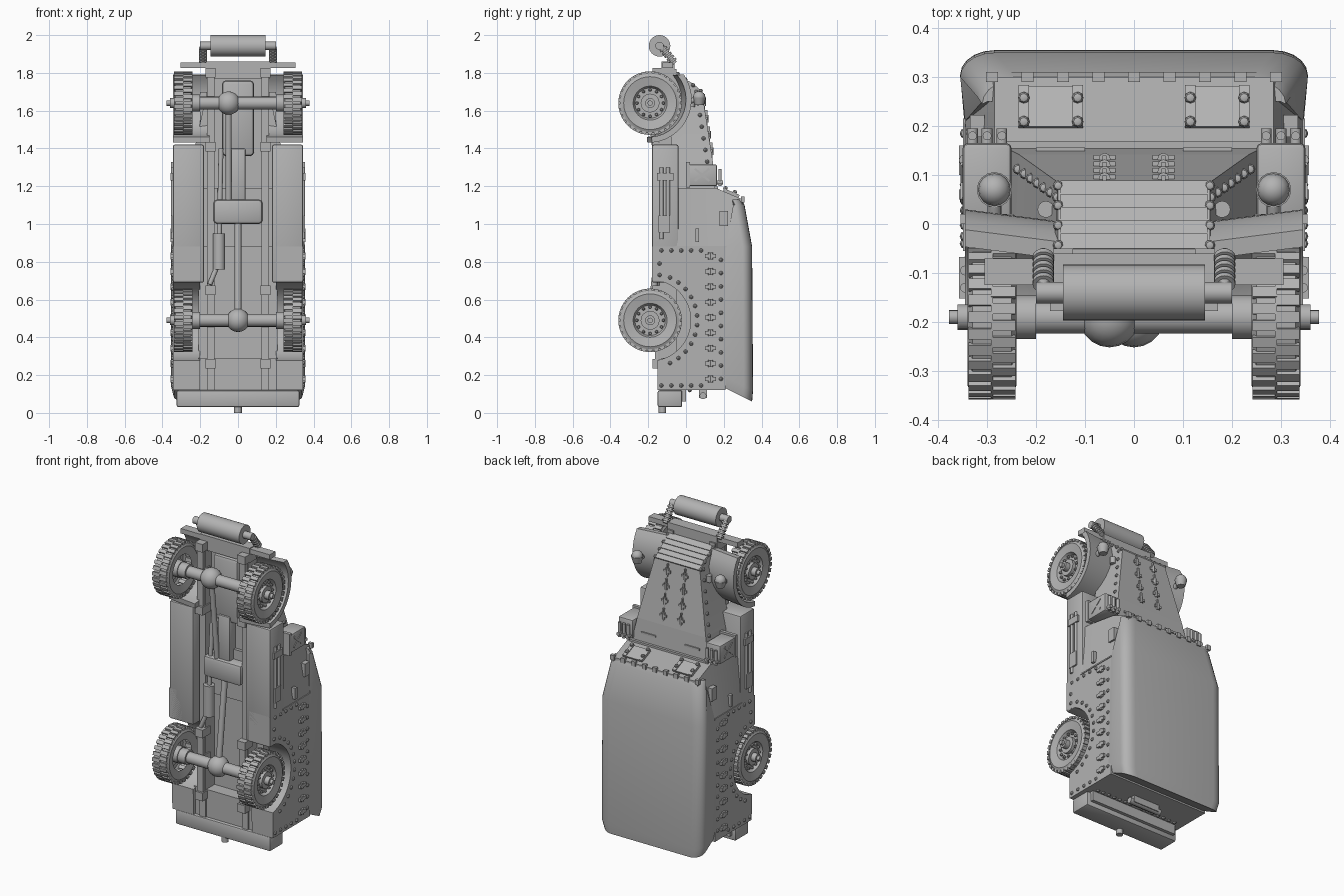
import bpy, bmesh
from math import sin, cos, pi, radians
from mathutils import Matrix, Vector

default_cube = bpy.context.scene.objects.get("Cube")
if default_cube:
    bpy.data.objects.remove(default_cube)

paint = bpy.data.materials.new("primer_grey")
paint.use_nodes = True
paint.diffuse_color = (.45, .45, .45, 1)
paint.node_tree.nodes["Principled BSDF"].inputs["Base Color"].default_value = paint.diffuse_color

# Shared dimensions
SIDE, SILL, FLOOR, KEEL = .345, .21, -.05, -.18
TAIL, DOOR, SKIRT_END = .12, .88, 1.42
AXLE, FRONT_AXLE, REAR_AXLE = -.19, 1.64, .49
COWL_BACK = Vector((.265, .157, 1.17))
HOOD_BACK = Vector((.235, .142, 1.33))
HOOD_FRONT = Vector((.155, .085, 1.7))
NOSE_TIP = Vector((.155, FLOOR, 1.8))
SCREEN_FOOT = Vector((.285, .16, 1.19))
SCREEN_TOP = Vector((.285, .3, 1.13))


def spaced(first, last, count):
    return [first + (last - first) * i / (count - 1) for i in range(count)]


def arc(y, z, radius, start, end, count):
    return [(y + radius * cos(t), z + radius * sin(t)) for t in spaced(radians(start), radians(end), count)]


class Part:
    def __init__(self):
        self.bm = bmesh.new()

    def block(self, centre, size, turn=0):
        matrix = Matrix.Translation(centre) @ Matrix.Rotation(turn, 4, 'X') @ Matrix.Diagonal((*size, 1))
        bmesh.ops.create_cube(self.bm, size=1, matrix=matrix)
        return self

    def box(self, *spans):
        # A single number spans both ways from the middle
        spans = [span if isinstance(span, tuple) else (-span, span) for span in spans]
        return self.block([sum(span) / 2 for span in spans], [high - low for low, high in spans])

    def rod(self, start, end, radius, tip=None, sides=16):
        start, end = Vector(start), Vector(end)
        along = end - start
        matrix = Matrix.Translation((start + end) / 2) @ along.to_track_quat('Z', 'Y').to_matrix().to_4x4()
        bmesh.ops.create_cone(self.bm, cap_ends=True, segments=sides, radius1=radius,
                              radius2=tip or radius, depth=along.length, matrix=matrix)
        return self

    def ball(self, centre, radius=.011, sides=8):
        bmesh.ops.create_uvsphere(self.bm, u_segments=sides, v_segments=sides // 2, radius=radius,
                                  matrix=Matrix.Translation(centre))
        return self

    def plate(self, outline, inside, outside):
        face = self.bm.faces.new([self.bm.verts.new((inside, y, z)) for y, z in outline])
        grown = bmesh.ops.extrude_face_region(self.bm, geom=[face])["geom"]
        corners = [item for item in grown if isinstance(item, bmesh.types.BMVert)]
        bmesh.ops.translate(self.bm, vec=(outside - inside, 0, 0), verts=corners)
        return self

    def skin(self, sections):
        # Each half section is mirrored into a closed ring
        rings = [[self.bm.verts.new(p) for p in [*half, *((-x, y, z) for x, y, z in reversed(half))]]
                 for half in sections]
        for ring, following in zip(rings, rings[1:]):
            for i in range(len(ring)):
                self.bm.faces.new((ring[i - 1], ring[i], following[i], following[i - 1]))
        self.bm.faces.new(rings[0])
        self.bm.faces.new(rings[-1])
        return self

    def soften(self, width=.01):
        bmesh.ops.bevel(self.bm, geom=self.bm.edges[:], offset=width, segments=2, affect='EDGES', profile=.5)
        return self

    def done(self, name, paired=False, angle=35):
        for label, factor in (("left_", 1), ("right_", -1)) if paired else (("", 1),):
            copy = self.bm.copy()
            bmesh.ops.scale(copy, vec=(factor, 1, 1), verts=copy.verts)
            bmesh.ops.recalc_face_normals(copy, faces=copy.faces)
            mesh = bpy.data.meshes.new(label + name)
            copy.to_mesh(mesh)
            copy.free()
            mesh.shade_smooth()
            mesh.set_sharp_from_angle(angle=radians(angle))
            mesh.materials.append(paint)
            bpy.context.collection.objects.link(bpy.data.objects.new(label + name, mesh))
        self.bm.free()


# Armoured body with round rear wheel openings
Part().box(.21, (FLOOR, SILL), (TAIL, DOOR)).done("rear_tub")
opening = arc(AXLE, REAR_AXLE, .215, 80, -80, 20)
Part().plate([(-.15, TAIL), (SILL, TAIL), (SILL, DOOR), (KEEL, DOOR), (KEEL, .7), *opening],
             .2, SIDE).done("rear_side_panel", paired=True)
cab_back = [(SIDE, y, DOOR) for y in (-.1, 0, SILL)] + [(.335, .3, DOOR)]
cab_front = [(.33, -.1, 1.19), (.32, 0, 1.19), SCREEN_FOOT, SCREEN_TOP]
Part().skin([cab_back, cab_front]).done("cab")


def hood_section(corner):
    return [(corner.x + .01, -.08, corner.z), corner]


Part().skin(map(hood_section, (COWL_BACK, HOOD_BACK))).done("cowl")
Part().skin(map(hood_section, (HOOD_BACK, HOOD_FRONT, NOSE_TIP))).done("hood")
Part().box((.18, SIDE), (KEEL, -.04), (.69, SKIRT_END)).soften().done("side_skirt", paired=True)
Part().box(.2, (-.07, FLOOR), (DOOR, HOOD_FRONT.z)).done("belly_plate")


# Canvas roof with rounded shoulders, tapered at the front and raked at the tail
def canvas(z, width, low, top, rake=0):
    shoulder = arc(width - .07, top - .05, .05, 0, 90, 6)
    points = [(width - .01, low)] + [(x + (x - width + .07) * .4, y) for x, y in shoulder]
    return [(x, y, z - rake * (y - low)) for x, y in points]


Part().skin([canvas(.15, .34, .17, .35, rake=.5), canvas(.2, .355, .19, .355, rake=.5),
             canvas(DOOR, .355, SILL, .35), canvas(1.1, .32, .25, .31),
             canvas(1.13, .31, .25, .295)]).done("canvas_roof", angle=50)

# Windscreen armour with vision flaps and hinges
flaps = Part()
for middle in (-.17, .17):
    centre = SCREEN_FOOT.lerp(SCREEN_TOP, .55)
    flaps.block((middle, centre.y, centre.z), (.11, .09, .02), turn=-.4)
    for x in (middle - .055, middle + .055):
        flaps.block((x, centre.y, centre.z), (.022, .09, .03), turn=-.4)
        for along in (.35, .7):
            spot = SCREEN_FOOT.lerp(SCREEN_TOP, along)
            flaps.ball((x, spot.y, spot.z + .02), .012)
for x in spaced(-.29, .29, 9):
    flaps.block((x, SCREEN_TOP.y, SCREEN_TOP.z), (.025, .02, .03))
flaps.block((0, SCREEN_FOOT.y, SCREEN_FOOT.z), (.54, .02, .015)).done("windscreen_flaps")

# Nose louvres, hood hinges and cowl grips
louvres = Part()
for along in spaced(.1, .9, 5):
    spot = HOOD_FRONT.lerp(NOSE_TIP, along)
    louvres.block((0, spot.y, spot.z), (.3, .035, .008), turn=-.5)
louvres.done("nose_louvres")
hinges = Part()
for along in spaced(.15, .85, 4):
    spot = HOOD_BACK.lerp(HOOD_FRONT, along)
    hinges.block((.06, spot.y, spot.z), (.045, .015, .016))
    hinges.block((.06, spot.y, spot.z), (.008, .012, .09))
    hinges.rod((.06, spot.y, spot.z - .02), (.06, spot.y, spot.z + .02), .012, sides=8)
hinges.block((.15, .15, 1.25), (.1, .012, .012)).done("hood_hinge", paired=True)

# Front wings and headlights
wing = Part().plate(arc(-.2, 1.66, .23, 35, -85, 14) + arc(-.2, 1.66, .2, -85, 40, 14), .15, SIDE)
for vert in wing.bm.verts:
    if vert.co.x < .2:
        vert.co.y -= .025
wing.done("front_wing", paired=True)
lamp = (.285, .07, 1.67)
Part().rod((.285, 0, FRONT_AXLE), lamp, .014).rod((.285, .07, 1.63), lamp, .024, tip=.036) \
    .ball(lamp, .033, sides=16).rod((.18, .03, 1.62), (.18, .03, 1.66), .017).done("headlight", paired=True)

# Fuel cans on the cowl
can = Part().box((.25, .35), (.01, .165), (1.2, 1.315)).soften()
for x in spaced(.27, .33, 3):
    can.rod((x, .16, 1.22), (x, .195, 1.22), .011).rod((x, .18, 1.2), (x, .18, 1.29), .009)
for turn in (-.7, .7):
    can.block((.35, .085, 1.26), (.008, .1, .012), turn)
can.block((.3, .01, 1.26), (.108, .02, .135)).done("fuel_can", paired=True)


# Wheels: lathed tyre, tread blocks, hub and bolt rings
def wheel(name, z):
    part = Part()
    profile = [(.25, .09), (.24, .14), (.25, .16), (.33, .16), (.34, .14), (.33, .09), (.31, .08), (.31, 0)]
    verts = [part.bm.verts.new((x, AXLE + radius, z)) for x, radius in profile]
    edges = [part.bm.edges.new(pair) for pair in zip(verts, verts[1:])]
    bmesh.ops.spin(part.bm, geom=verts + edges, cent=(0, AXLE, z), axis=(1, 0, 0), angle=2 * pi, steps=40)
    bmesh.ops.remove_doubles(part.bm, verts=part.bm.verts, dist=.0005)
    for i, (y, height) in enumerate(arc(AXLE, z, .16, 0, 354, 60)):
        part.block((.313 if i % 2 else .267, y, height), (.05, .016, .022), turn=i * pi / 30)
    for radius, count in ((.07, 12), (.04, 6)):
        for y, height in arc(AXLE, z, radius, 0, 360, count + 1)[1:]:
            part.ball((.32, y, height), .009, sides=6)
    hub = Vector((.25, AXLE, z))
    for reach, radius in ((.08, .05), (.11, .026), (.128, .014)):
        part.rod(hub, hub + Vector((reach, 0, 0)), radius)
    part.done(name, paired=True)


# Axles with differential, leaf springs and shackles
def axle(name, z, offset):
    part = Part().rod((-.26, AXLE, z), (.26, AXLE, z), .034).ball((offset, AXLE, z), .062, sides=20)
    for side in (-1, 1):
        part.rod((side * .2, AXLE, z), (side * .25, AXLE, z), .045)
        part.block((side * .145, -.155, z - .03), (.04, .02, .38))
        for shift in (-.23, 0, .16):
            part.block((side * .145, -.14, z + shift), (.054, .075, .05))
    part.done(name)


wheel("front_wheel", FRONT_AXLE)
wheel("rear_wheel", REAR_AXLE)
axle("front_axle", FRONT_AXLE, FLOOR)
axle("rear_axle", REAR_AXLE, 0)

# Chassis and drive line
Part().box((.125, .165), (-.14, FLOOR), (TAIL, 1.82)).done("chassis_rail", paired=True)
Part().box(.13, (-.16, FLOOR), (1, 1.13)).soften(.02).done("gearbox_crossmember")
Part().box(.04, (-.14, FLOOR), (1.1, 1.4)).soften().done("gearbox")
Part().box(.085, (-.13, FLOOR), (1.36, 1.76)).soften(.02).done("engine_sump")
Part().box(.21, (-.13, FLOOR), (TAIL, .29)).done("rear_crossmember")
Part().rod((0, AXLE, REAR_AXLE), (0, -.13, 1), .018).done("rear_drive_shaft")
Part().rod((FLOOR, -.13, 1.1), (FLOOR, AXLE, FRONT_AXLE), .016).done("front_drive_shaft")
Part().rod((-.1, -.14, .76), (-.1, -.14, .95), .032).rod((-.1, -.14, .9), (-.09, -.12, 1.4), .013) \
    .rod((-.1, -.14, .8), (-.15, -.15, .68), .013).done("exhaust")

# Front bumper and sprung ditch roller
Part().box(.305, (-.125, -.07), (1.825, 1.855)).done("front_bumper")
Part().box(.17, (-.13, -.06), (1.77, 1.86)).done("bumper_mount")
Part().box(.145, (-.15, -.13), (1.93, 1.95)).rod((-.145, -.14, 1.943), (.145, -.14, 1.943), .057, sides=32) \
    .rod((-.2, -.14, 1.943), (.2, -.14, 1.943), .022).done("ditch_roller")
spring_top, spring_foot = Vector((.185, -.13, 1.94)), Vector((.185, -.06, 1.85))
spring = Part().rod(spring_top, spring_foot, .014)
for along in spaced(.1, .8, 5):
    spring.rod(spring_top.lerp(spring_foot, along), spring_top.lerp(spring_foot, along + .1), .022)
spring.done("roller_spring", paired=True)

# Tail fittings
Part().box(.325, (-.15, -.02), (.03, TAIL)).soften().done("rear_bumper")
Part().box(.3, (-.04, 0), (.06, TAIL)).done("rear_step")
Part().rod((0, -.125, 0), (0, -.125, .06), .02).done("tow_hook")
Part().rod((-.11, .09, .09), (.11, .09, .09), .018).box(.09, (.07, .11), (.08, .13)).done("tail_bar")

# Canvas clips, door fittings and tools on the sides
clips = Part()
for z in spaced(.18, .83, 9):
    clips.block((SIDE, .13, z), (.024, .06, .02)).rod((SIDE, .13, z - .018), (SIDE, .13, z + .018), .013, sides=8)
clips.done("canvas_clips", paired=True)
Part().block((SIDE, .06, .94), (.024, .02, .07)).block((.32, .2, 1.03), (.03, .045, .08)) \
    .block((SIDE, .08, DOOR), (.008, .27, .008)).done("door_fittings", paired=True)
Part().rod((SIDE, -.13, .92), (SIDE, -.13, 1.3), .01).rod((SIDE, -.095, 1), (SIDE, -.095, 1.3), .01) \
    .block((SIDE, -.115, 1), (.02, .06, .09)).block((SIDE, -.11, 1.25), (.024, .085, .04)) \
    .done("pioneer_tools", paired=True)

# Rivet rows along the armour edges
rivets = Part()
spots = [(y, z) for y in spaced(-.13, .08, 5) for z in (.145, .86)]
spots += [(.185, z) for z in spaced(.18, .81, 10)] + [(-.14, .73), (-.14, .79)]
spots += arc(AXLE, REAR_AXLE, .25, 65, -65, 12)
for y, z in spots:
    rivets.ball((SIDE, y, z))
for along in spaced(0, 1, 7):
    edge = HOOD_BACK.lerp(HOOD_FRONT, along)
    rivets.ball((edge.x + .002, edge.y - .03, edge.z)).ball((.04 + along * .24, .02, TAIL))
for along in spaced(.05, .95, 4):
    rivets.ball(HOOD_FRONT.lerp(NOSE_TIP, along))
rivets.done("rivets", paired=True)
